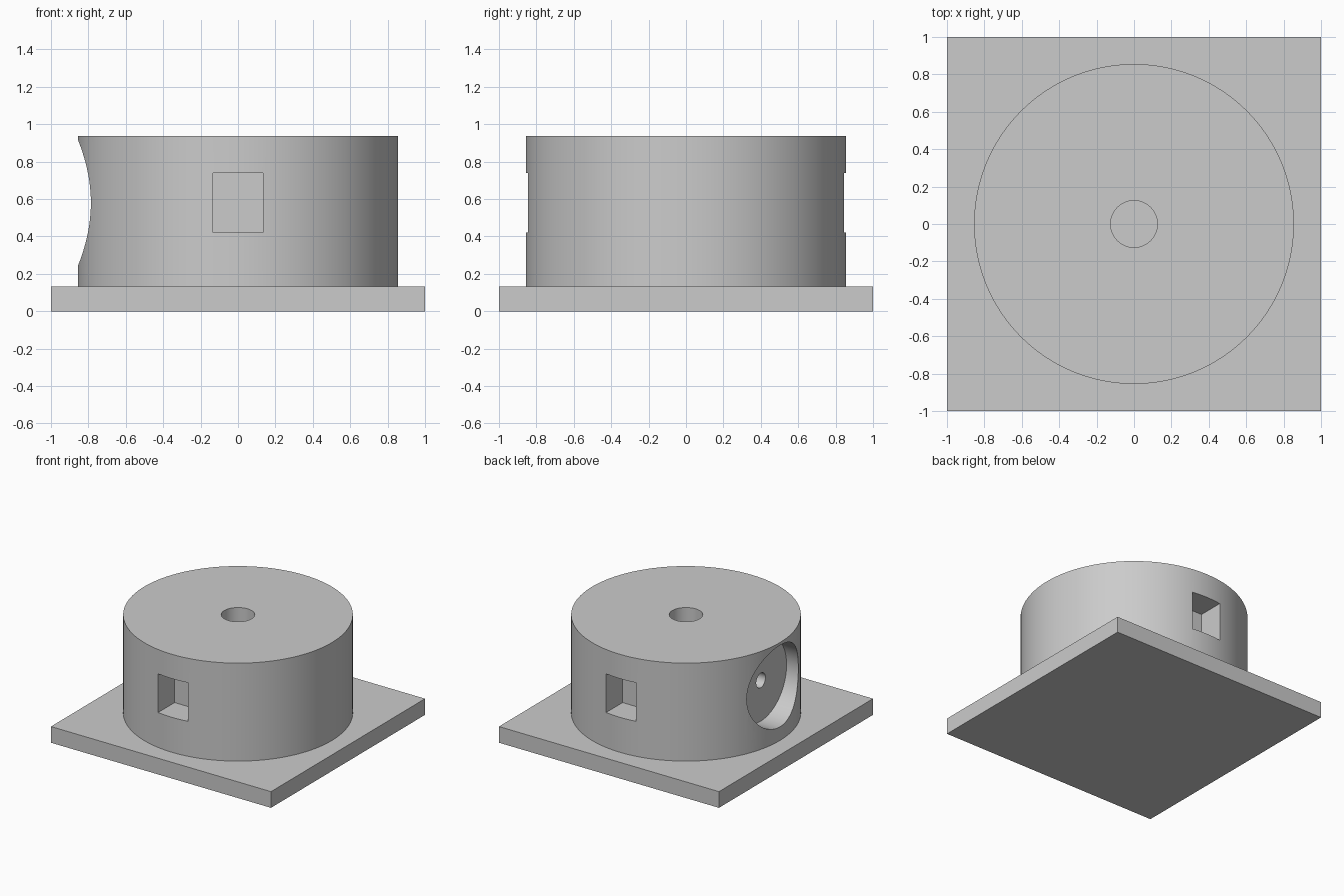
import bpy
import math

default = bpy.data.objects.get("Cube")
if default:
    bpy.data.objects.remove(default, do_unlink=True)

grey = bpy.data.materials.new("plain_grey")
grey.use_nodes = True
colour = (0.6, 0.6, 0.6, 1)
grey.diffuse_color = colour
grey.node_tree.nodes["Principled BSDF"].inputs["Base Color"].default_value = colour


def box(name, low, high):
    centre = [(a + b) / 2 for a, b in zip(low, high)]
    bpy.ops.mesh.primitive_cube_add(size=1, location=centre)
    obj = bpy.context.object
    obj.name = name
    obj.scale = [b - a for a, b in zip(low, high)]
    bpy.ops.object.transform_apply(location=False, rotation=False, scale=True)
    obj.data.materials.append(grey)
    return obj


def cylinder(name, radius, depth, centre, sides, along_x=False):
    turn = (0, math.pi / 2, 0) if along_x else (0, 0, 0)
    bpy.ops.mesh.primitive_cylinder_add(
        vertices=sides, radius=radius, depth=depth, location=centre, rotation=turn)
    obj = bpy.context.object
    obj.name = name
    obj.data.materials.append(grey)
    return obj


def carve(target, cutter):
    mod = target.modifiers.new("carve", "BOOLEAN")
    mod.operation = "DIFFERENCE"
    mod.solver = "EXACT"
    mod.object = cutter
    bpy.ops.object.select_all(action="DESELECT")
    target.select_set(True)
    bpy.context.view_layer.objects.active = target
    bpy.ops.object.modifier_apply(modifier=mod.name)
    bpy.data.objects.remove(cutter, do_unlink=True)


BASE_TOP = 0.133
TOP = 0.938
MID = 0.58

# Square base plate
box("base_plate", (-1, -1, 0), (1, 1, BASE_TOP))

# Round drum
drum = cylinder("drum", 0.855, TOP - BASE_TOP, (0, 0, (TOP + BASE_TOP) / 2), 128)

# Matching pockets at the front and back
for side in (-1, 1):
    near, far = sorted((side * 0.63, side))
    carve(drum, box("pocket_cutter", (-0.135, near, 0.42), (0.135, far, 0.738)))

# Blind bore in the top
carve(drum, cylinder("bore_cutter", 0.125, 0.5, (0, 0, TOP), 64))

# Large round recess on one side, with a small hole in its floor
carve(drum, cylinder("recess_cutter", 0.335, 0.4, (-0.88, 0, MID), 96, True))
carve(drum, cylinder("pin_hole_cutter", 0.06, 0.4, (-0.68, 0, MID), 48, True))

# Smooth curved walls, sharp rims
bpy.ops.object.select_all(action="DESELECT")
drum.select_set(True)
bpy.context.view_layer.objects.active = drum
bpy.ops.object.shade_smooth_by_angle(angle=math.radians(30))
